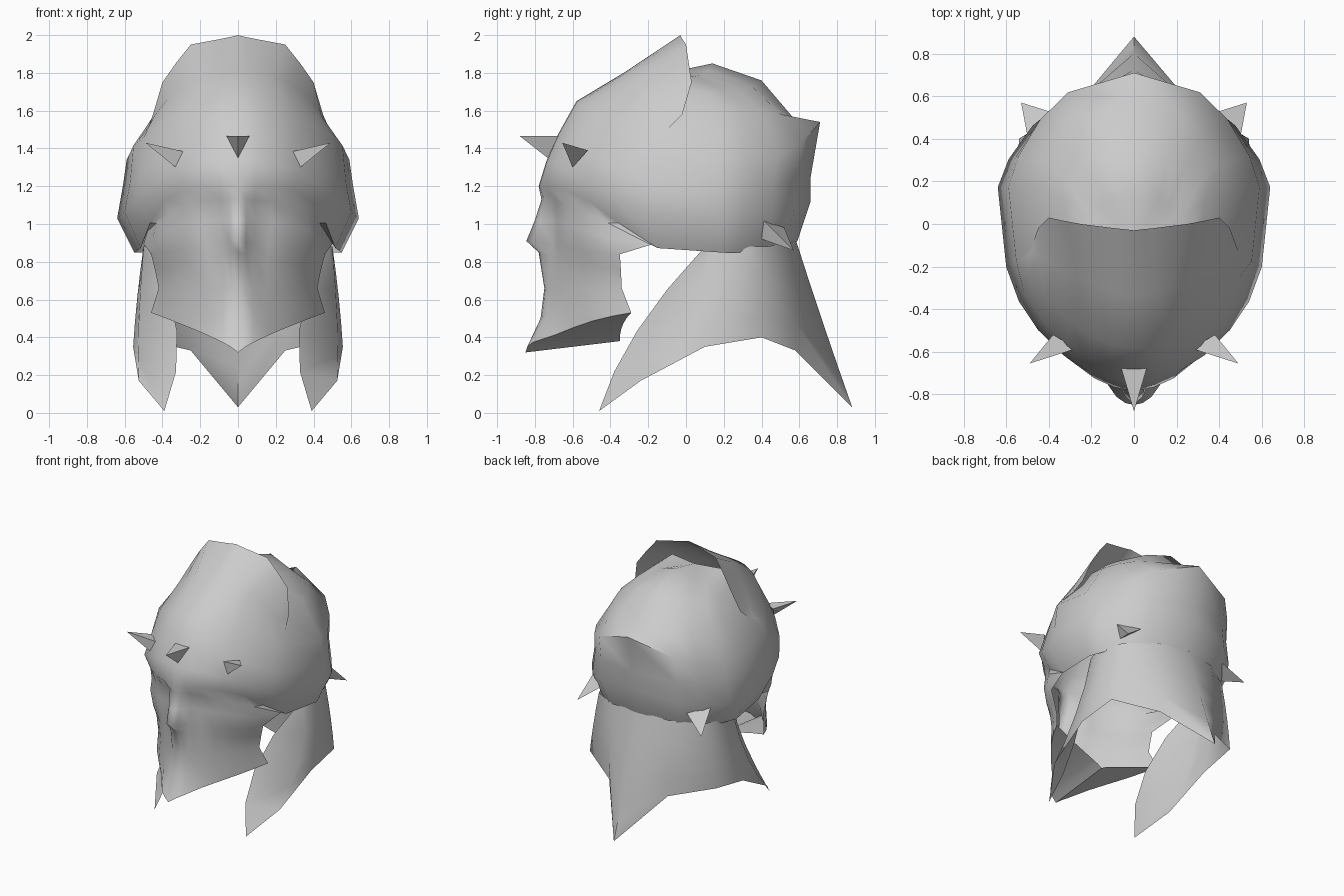
import bpy, bmesh
from math import sin, cos, radians

if "Cube" in bpy.data.objects:
    bpy.data.objects.remove(bpy.data.objects["Cube"], do_unlink=True)

GREY = (0.6, 0.6, 0.6, 1)
steel = bpy.data.materials.new("grey_steel")
steel.diffuse_color = GREY
steel.use_nodes = True
steel.node_tree.nodes["Principled BSDF"].inputs["Base Color"].default_value = GREY


def finish(bm, name):
    """Weld coinciding points, make the object and shade it smoothly."""
    bmesh.ops.remove_doubles(bm, verts=bm.verts, dist=0.0005)
    mesh = bpy.data.meshes.new(name)
    bm.to_mesh(mesh)
    bm.free()
    ob = bpy.data.objects.new(name, mesh)
    bpy.context.collection.objects.link(ob)
    mesh.materials.append(steel)
    bpy.ops.object.select_all(action='DESELECT')
    ob.select_set(True)
    bpy.context.view_layer.objects.active = ob
    bpy.ops.object.shade_smooth_by_angle(angle=radians(63))


def flip(p):
    return (-p[0], p[1], p[2])


def loft(name, *sheets):
    """Skin each grid of rows into one mesh."""
    bm = bmesh.new()
    for rows in sheets:
        grid = [[bm.verts.new(p) for p in row] for row in rows]
        for a, b in zip(grid, grid[1:]):
            for i in range(len(a) - 1):
                bm.faces.new((a[i], b[i], b[i + 1], a[i + 1]))
    finish(bm, name)


def front_sheet(rows):
    """Rows run from the centre line to the left side."""
    return [[flip(p) for p in reversed(r[1:])] + r for r in rows]


def back_sheet(columns):
    """Columns run from the left side to the back centre line."""
    return [list(r) + [flip(p) for p in reversed(r[:-1])] for r in zip(*columns)]


T = (0, .09, .18, .36, .55, .75, .9, 1)


def arc(y, z, edge, roundness, droop):
    """Rounded half section from the centre line to a side edge point."""
    ex, ey, ez = edge
    return [(ex * t, y + (ey - y) * (1 - (1 - t * t) ** roundness), z + (ez - z) * t ** droop)
            for t in T]


def spike(name, tip, base):
    bm = bmesh.new()
    t = bm.verts.new(tip)
    b = [bm.verts.new(p) for p in base]
    bm.faces.new(b)
    for i in range(3):
        bm.faces.new((b[i], b[(i + 1) % 3], t))
    bmesh.ops.recalc_face_normals(bm, faces=bm.faces)
    finish(bm, name)


# Skull rings: half width, mid y, back y, side z, back z; the fourth is the peaked rear ridge
skull_rings = [
    (0, -.1, -.1, 1.80, 1.80), (.22, 0, .14, 1.78, 1.85), (.33, .1, .40, 1.70, 1.76),
    (.43, .17, .57, 1.60, 1.56), (.59, .17, .71, 1.34, 1.54), (.61, .17, .66, 1.20, 1.25),
    (.64, .17, .66, 1.03, 1.12), (.55, .17, .59, .85, .91),
]


def ring_point(ring, deg):
    w, mid, back, zs, zb = ring
    s, c = sin(radians(deg)), cos(radians(deg))
    y = mid + (back - mid) * s ** 1.5 if s > 0 else mid + 1.55 * w * s
    return (w * c ** .85, y, zs + (zb - zs) * (s ** 6 if s > 0 else -s))


skull_columns = [[ring_point(r, deg) for r in skull_rings] for deg in (-22, 2, 25, 45, 62, 89.99)]
rim = skull_columns[0][4:]

# Raised hood: explicit crest edge, then rounded sections that meet the skull rim
crest = [(0, -.03, 2.0), (.04, -.025, 1.99), (.09, -.02, 1.98), (.25, 0, 1.95),
         (.33, .015, 1.85), (.40, .03, 1.75), (.45, -.02, 1.58), (.475, -.09, 1.51)]
hood_rows = [crest] + [arc(*s) for s in (
    (-.33, 1.80, (.49, -.13, 1.49), 1.4, 3),
    (-.58, 1.65, rim[0], 1, 2),
    (-.68, 1.47, rim[1], .75, 2.2),
    (-.74, 1.33, rim[2], .72, 2.6),
    (-.78, 1.20, rim[3], .66, 5),
)]

# Face mask below the brow, with the nose, lips and chin pushed out near the centre line
FACE_Y = -.72
# centre y, centre z, width of the push, edge point, roundness, droop
mask_sections = [
    (-.765, 1.13, .18, (.48, -.18, .96), .5, 3),
    (-.80, 1.02, .18, (.50, -.17, .895), .5, 3),
    (-.845, .91, .18, (.46, -.35, .84), .8, 1),
    (-.78, .85, .2, (.44, -.345, .76), .9, 1),
    (-.75, .66, .3, (.42, -.34, .66), .9, 1),
    (-.77, .50, .3, (.46, -.29, .53), .9, 1),
    (-.85, .32, .4, (.46, -.29, .53), .9, .8),
]
mask_rows = []
for y, z, width, edge, roundness, droop in mask_sections:
    row = arc(FACE_Y, z, edge, roundness, droop)
    mask_rows.append([(px, py + (y - FACE_Y) * max(0, 1 - (t / width) ** 2), pz)
                      for t, (px, py, pz) in zip(T, row)])
# Underside of the jaw
mask_rows.append(arc(-.35, .38, (.46, -.29, .53), 1, .8))

loft("helmet_with_mask", front_sheet(hood_rows + mask_rows), back_sheet(skull_columns))

# Neck guard: each column is a curve (top, control, bottom), ending in three points
neck_curves = [
    ((.48, .1, .88), (.21, -.34, .42), (.39, -.46, .01)),
    ((.50, .15, .88), (.54, .02, .40), (.525, -.24, .17)),
    ((.50, .3, .88), (.54, .2, .60), (.555, .1, .35)),
    ((.45, .42, .88), (.50, .43, .60), (.54, .4, .40)),
    ((.24, .55, .90), (.25, .6, .60), (.25, .58, .33)),
    ((0, .58, .92), (0, .72, .48), (0, .88, .03)),
]
loft("neck_guard", back_sheet([
    [tuple((1 - t) ** 2 * a + 2 * t * (1 - t) * b + t * t * c for a, b, c in zip(*curve))
     for t in (0, .25, .5, .75, 1)] for curve in neck_curves]))

# Spikes on the brow and at the back
spike("brow_spike_centre", (0, -.88, 1.465), [(-.065, -.66, 1.465), (.065, -.66, 1.465), (0, -.72, 1.34)])
side_spikes = {
    "brow_spike": ((.49, -.655, 1.43), [(.27, -.585, 1.38), (.33, -.6, 1.30), (.38, -.52, 1.39)]),
    "rear_spike": ((.53, .57, .86), [(.50, .41, 1.02), (.46, .40, .92), (.37, .52, .98)]),
}
for name, (tip, base) in side_spikes.items():
    spike(name + "_left", tip, base)
    spike(name + "_right", flip(tip), [flip(p) for p in base])
